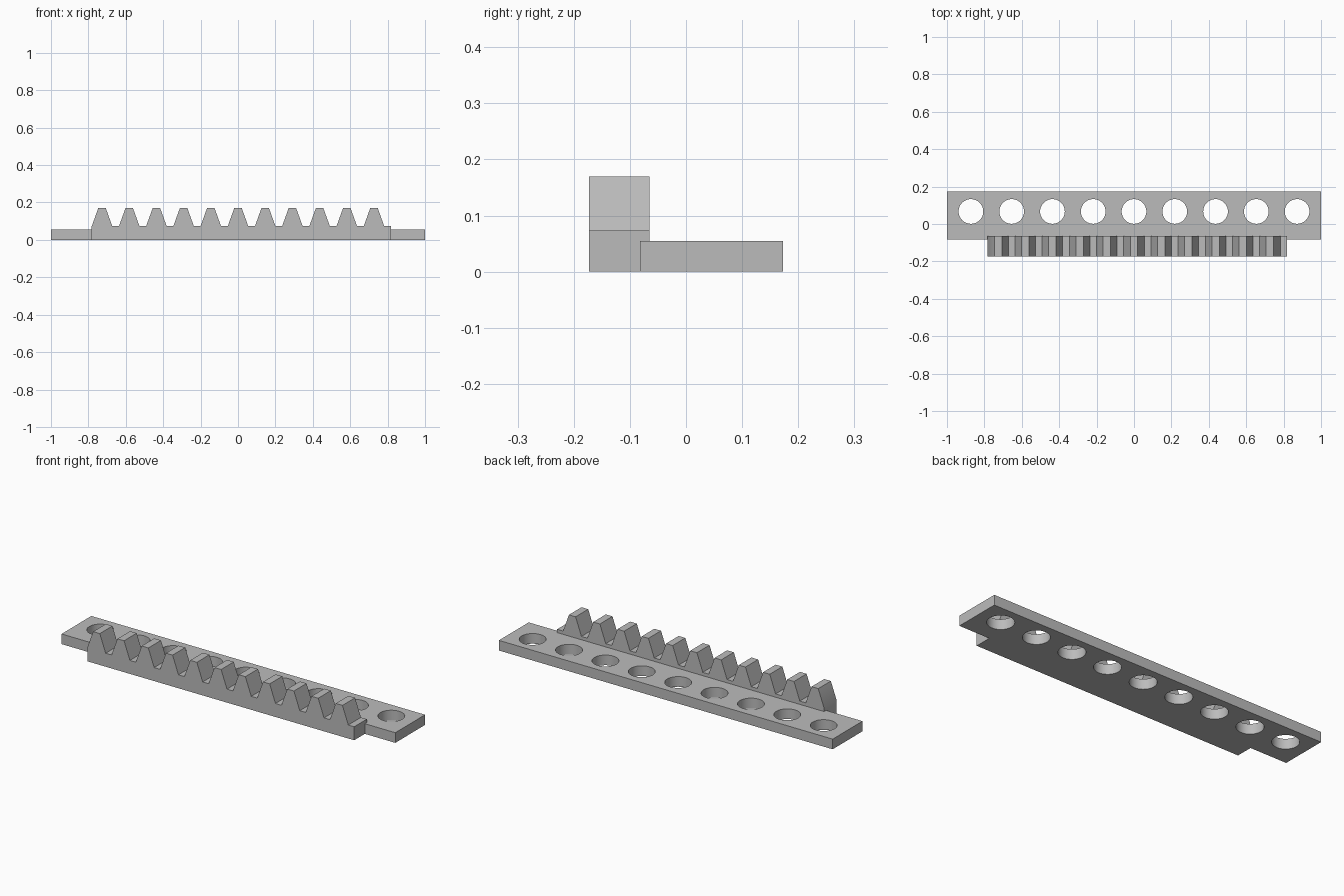
import bpy
from math import cos, sin, tau, radians

if "Cube" in bpy.data.objects:
    bpy.data.objects.remove(bpy.data.objects["Cube"], do_unlink=True)

GREY = (0.5, 0.5, 0.5, 1.0)
grey = bpy.data.materials.new("plain_grey")
grey.use_nodes = True
grey.diffuse_color = GREY
grey.node_tree.nodes["Principled BSDF"].inputs["Base Color"].default_value = GREY


def extruded(name, outlines, depth):
    """Filled flat outlines (inner ones become holes), extruded and made a mesh."""
    curve = bpy.data.curves.new(name, "CURVE")
    curve.dimensions = "2D"
    curve.fill_mode = "BOTH"
    curve.extrude = depth / 2
    for points in outlines:
        spline = curve.splines.new("POLY")
        spline.points.add(len(points) - 1)
        for point, (x, y) in zip(spline.points, points):
            point.co = (x, y, 0, 1)
        spline.use_cyclic_u = True
    curve.materials.append(grey)
    obj = bpy.data.objects.new(name, curve)
    bpy.context.collection.objects.link(obj)
    bpy.ops.object.select_all(action="DESELECT")
    obj.select_set(True)
    bpy.context.view_layer.objects.active = obj
    bpy.ops.object.convert(target="MESH")
    bpy.ops.object.shade_smooth_by_angle(angle=radians(30))
    return bpy.context.object


# Mounting plate with a row of round holes
THICKNESS, HOLES, SPACING, RADIUS, SIDES = 0.055, 9, 0.218, 0.066, 48
border = [(-1, -0.082), (1, -0.082), (1, 0.173), (-1, 0.173)]
holes = [[((i - HOLES // 2) * SPACING + RADIUS * cos(tau * k / SIDES),
           0.067 + RADIUS * sin(tau * k / SIDES)) for k in range(SIDES)]
         for i in range(HOLES)]
plate = extruded("mounting_plate", [border] + holes, THICKNESS)
plate.location.z = THICKNESS / 2

# Toothed rack: one profile along x, standing at the front of the plate
TEETH, PITCH, ROOT, TIP = 11, 0.1454, 0.073, 0.17
HALF_ROOT, HALF_TIP, FRONT, BACK = 0.055, 0.02, -0.173, -0.065
start = -(TEETH // 2) * PITCH - HALF_ROOT
end = start + TEETH * PITCH
profile = [(start, 0)]
for i in range(TEETH):
    x = (i - TEETH // 2) * PITCH
    profile += [(x - HALF_ROOT, ROOT), (x - HALF_TIP, TIP),
                (x + HALF_TIP, TIP), (x + HALF_ROOT, ROOT)]
profile += [(end, ROOT), (end, 0)]
rack = extruded("toothed_rack", [profile], BACK - FRONT)
rack.rotation_euler.x = radians(90)
rack.location.y = (FRONT + BACK) / 2
